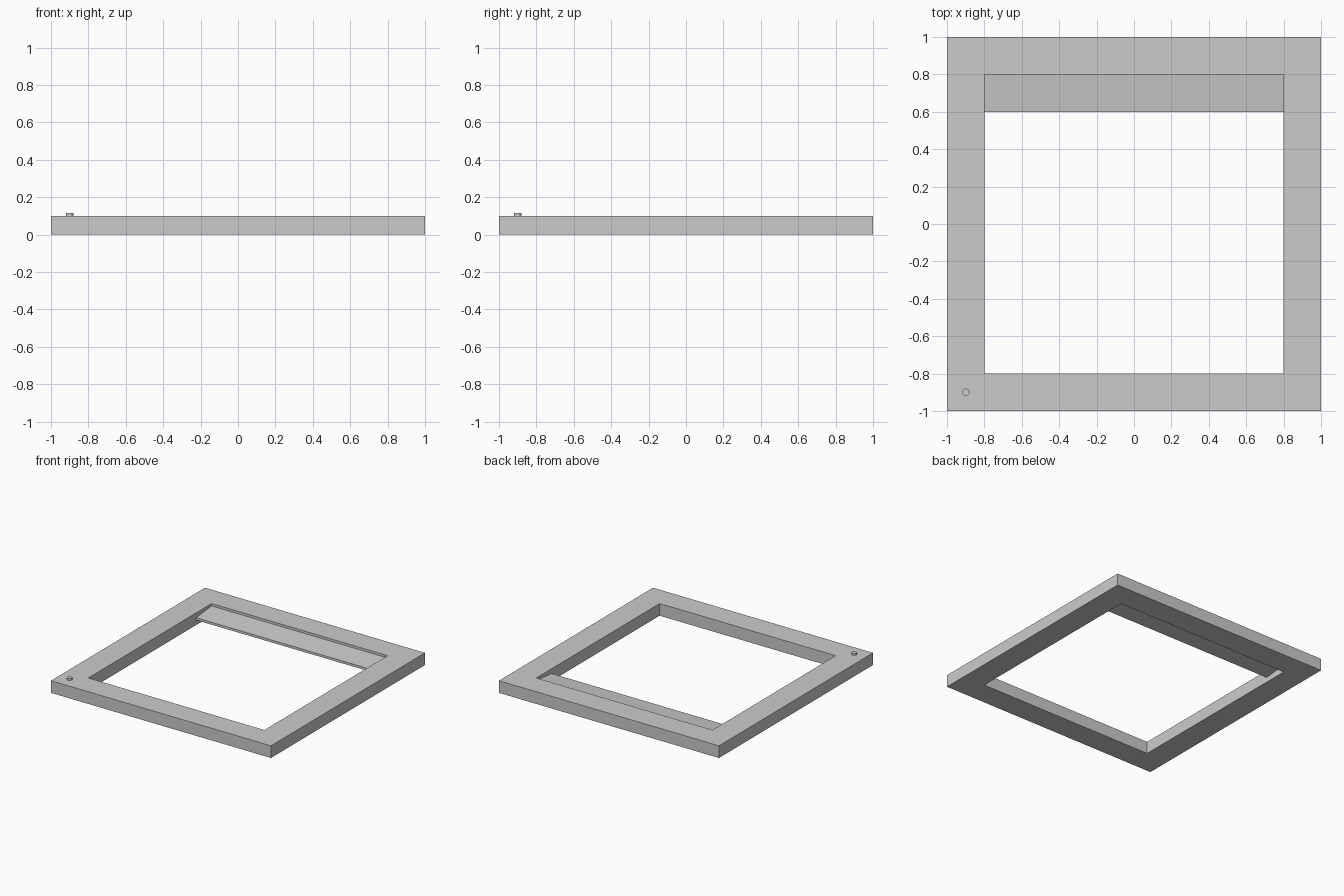
import bpy, bmesh
from mathutils import Matrix

if "Cube" in bpy.data.objects:
    bpy.data.objects.remove(bpy.data.objects["Cube"])


def prism(name, profile, axis_map, start, end):
    """Extrude a closed 2D profile between two positions."""
    bm = bmesh.new()
    face = bm.faces.new([bm.verts.new(axis_map(a, b, start)) for a, b in profile])
    shift = [e - s for s, e in zip(axis_map(0, 0, start), axis_map(0, 0, end))]
    ext = bmesh.ops.extrude_face_region(bm, geom=[face], use_keep_orig=True)
    verts = [g for g in ext["geom"] if isinstance(g, bmesh.types.BMVert)]
    bmesh.ops.translate(bm, verts=verts, vec=shift)
    bmesh.ops.recalc_face_normals(bm, faces=bm.faces)
    finish(name, bm)


def finish(name, bm):
    mesh = bpy.data.meshes.new(name)
    bm.to_mesh(mesh)
    bm.free()
    obj = bpy.data.objects.new(name, mesh)
    bpy.context.collection.objects.link(obj)


# Square frame: four trapezoid sides joined into one clean ring
OUT, INN, H = 1.0, 0.8, 0.1
bm = bmesh.new()
signs = [(-1, -1), (1, -1), (1, 1), (-1, 1)]
rings = [[bm.verts.new((x * r, y * r, z)) for x, y in signs]
         for r, z in [(OUT, 0), (OUT, H), (INN, H), (INN, 0)]]
for k in range(4):
    a, b = rings[k], rings[(k + 1) % 4]
    for i in range(4):
        j = (i + 1) % 4
        bm.faces.new((a[i], a[j], b[j], b[i]))
bmesh.ops.recalc_face_normals(bm, faces=bm.faces)
finish("frame", bm)

# Thin, slightly sloped ledge along the back of the opening
prism("back_ledge", [(0.6, 0.04), (0.8, 0.06), (0.8, 0.08), (0.6, 0.06)],
      lambda y, z, x: (x, y, z), -INN, INN)

# Small round button on the front left corner
bm = bmesh.new()
bmesh.ops.create_cone(bm, cap_ends=True, segments=32, radius1=0.02, radius2=0.02,
                      depth=0.02, matrix=Matrix.Translation((-0.9, -0.9, 0.105)))
finish("button", bm)
